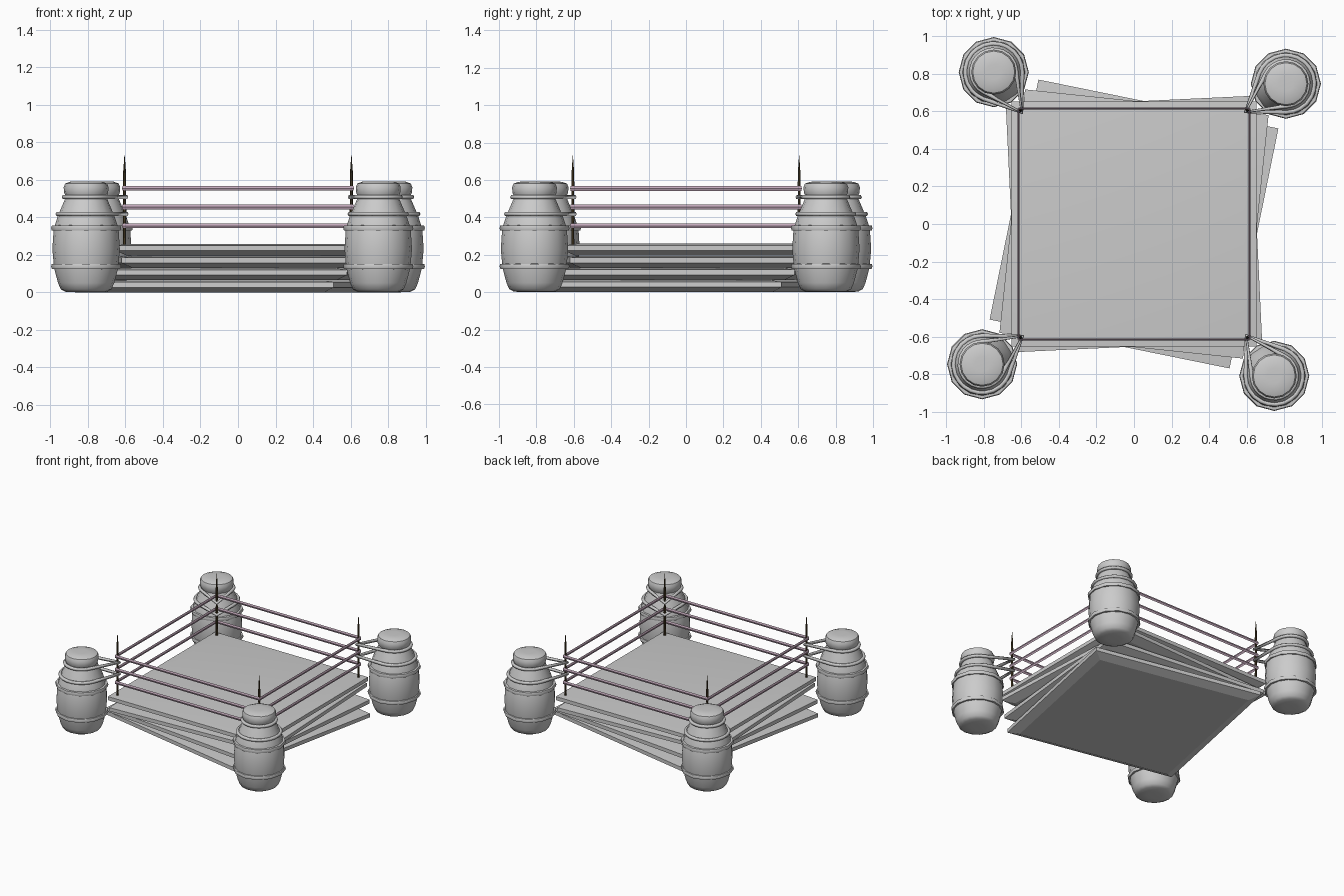
import bpy, math
from math import cos, sin, pi, radians
from mathutils import Vector, Matrix

if "Cube" in bpy.data.objects:
    bpy.data.objects.remove(bpy.data.objects["Cube"])


def material(name, color):
    m = bpy.data.materials.new(name)
    m.diffuse_color = color
    m.use_nodes = True
    m.node_tree.nodes["Principled BSDF"].inputs["Base Color"].default_value = m.diffuse_color
    return m


ROPE = material("rope_pink", (0.55, 0.40, 0.50, 1))
DARK = material("dark_wood", (0.06, 0.04, 0.015, 1))


def add_mesh(name, verts, faces, loc=(0, 0, 0), rot=0, mat=None, angle=40):
    me = bpy.data.meshes.new(name)
    me.from_pydata(verts, [], faces)
    ob = bpy.data.objects.new(name, me)
    bpy.context.collection.objects.link(ob)
    ob.location = loc
    ob.rotation_euler[2] = rot
    if mat:
        me.materials.append(mat)
    bpy.ops.object.select_all(action='DESELECT')
    ob.select_set(True)
    bpy.context.view_layer.objects.active = ob
    bpy.ops.object.shade_smooth_by_angle(angle=radians(angle))
    return ob


def rings(name, profile, n, closed=False, phase=0.0, **kw):
    """Revolve (radius, z) points; closed joins the last ring to the first."""
    verts = [(r * cos(2 * pi * i / n + phase), r * sin(2 * pi * i / n + phase), z)
             for r, z in profile for i in range(n)]
    m = len(profile)
    faces = []
    for k in range(m if closed else m - 1):
        a, b = k * n, (k + 1) % m * n
        for i in range(n):
            j = (i + 1) % n
            faces.append((a + i, a + j, b + j, b + i))
    if not closed:
        faces.append(tuple(reversed(range(n))))
        faces.append(tuple(range((m - 1) * n, m * n)))
    return add_mesh(name, verts, faces, **kw)


def cord(name, pts, radius):
    """Closed round cord through the points."""
    cu = bpy.data.curves.new(name, 'CURVE')
    cu.dimensions = '3D'
    cu.bevel_depth = radius
    cu.bevel_resolution = 1
    sp = cu.splines.new('POLY')
    sp.points.add(len(pts) - 1)
    for p, co in zip(sp.points, pts):
        p.co = (*co, 1)
    sp.use_cyclic_u = True
    ob = bpy.data.objects.new(name, cu)
    bpy.context.collection.objects.link(ob)


# Stacked floor slabs with chamfered rims, each turned a little
S = math.sqrt(2)
slab = [(0.59 * S, 0.0), (0.653 * S, 0.027), (0.653 * S, 0.055), (0.585 * S, 0.064)]
for k, turn in enumerate((-11.5, -6, 2.7, 0)):
    rings(f"floor_slab_{k + 1}", slab, 4, phase=pi / 4,
          loc=(0, 0, 0.065 * k), rot=radians(turn), angle=20)

# Profiles for barrels and posts
barrel = [(0.05, 0.0), (0.11, 0.003), (0.135, 0.016), (0.15, 0.05), (0.171, 0.13),
          (0.180, 0.23), (0.173, 0.34), (0.150, 0.41), (0.118, 0.485), (0.108, 0.51),
          (0.117, 0.53), (0.120, 0.56), (0.112, 0.58), (0.085, 0.59), (0.04, 0.592)]
post = [(0.009, 0.25), (0.008, 0.36), (0.010, 0.42), (0.007, 0.50),
        (0.009, 0.58), (0.007, 0.65), (0.001, 0.73)]

P = 0.605
centre = Vector((0.81, 0.748, 0))
corner = Vector((P, P, 0))
to_post = corner - centre
heading = math.atan2(to_post.y, to_post.x)

for k in range(4):
    turn = k * pi / 2
    R = Matrix.Rotation(turn, 3, 'Z')
    c = R @ centre
    # Barrel and its two flat hoops
    rings(f"barrel_{k + 1}", barrel, 16, loc=c, rot=turn)
    for j, z in enumerate((0.138, 0.343)):
        hoop = [(0.165, z - 0.015), (0.183, z - 0.013), (0.187, z),
                (0.183, z + 0.013), (0.165, z + 0.015)]
        rings(f"barrel_hoop_{k + 1}_{j + 1}", hoop, 12, closed=True, loc=c, rot=turn)
    # Corner post
    rings(f"corner_post_{k + 1}", post, 6, loc=R @ corner, mat=DARK)
    # Tie loops from post around barrel
    for j, (z, rad) in enumerate(((0.418, 0.152), (0.508, 0.119))):
        tip = to_post.length + 0.012
        a = math.acos(rad / tip)
        pts = [Vector((tip * cos(heading), tip * sin(heading), z))]
        for i in range(17):
            t = heading + a + (2 * pi - 2 * a) * i / 16
            pts.append(Vector((rad * cos(t), rad * sin(t), z)))
        cord(f"tie_loop_{k + 1}_{j + 1}", [R @ (p + centre) for p in pts], 0.012)
    # Three flat ring ropes along this side
    x, y, t, h = P + 0.012, -0.615, 0.005, 0.013
    section = ((-t, 0), (0, -h), (t, 0), (0, h))
    for j, z in enumerate((0.355, 0.455, 0.555)):
        verts = [(s * x, y + dy, z + dz) for s in (-1, 1) for dy, dz in section]
        sides = [(i, (i + 1) % 4, (i + 1) % 4 + 4, i + 4)[::-1] for i in range(4)]
        add_mesh(f"ring_rope_{k + 1}_{j + 1}", verts,
                 sides + [(0, 1, 2, 3), (7, 6, 5, 4)], rot=turn, mat=ROPE)
